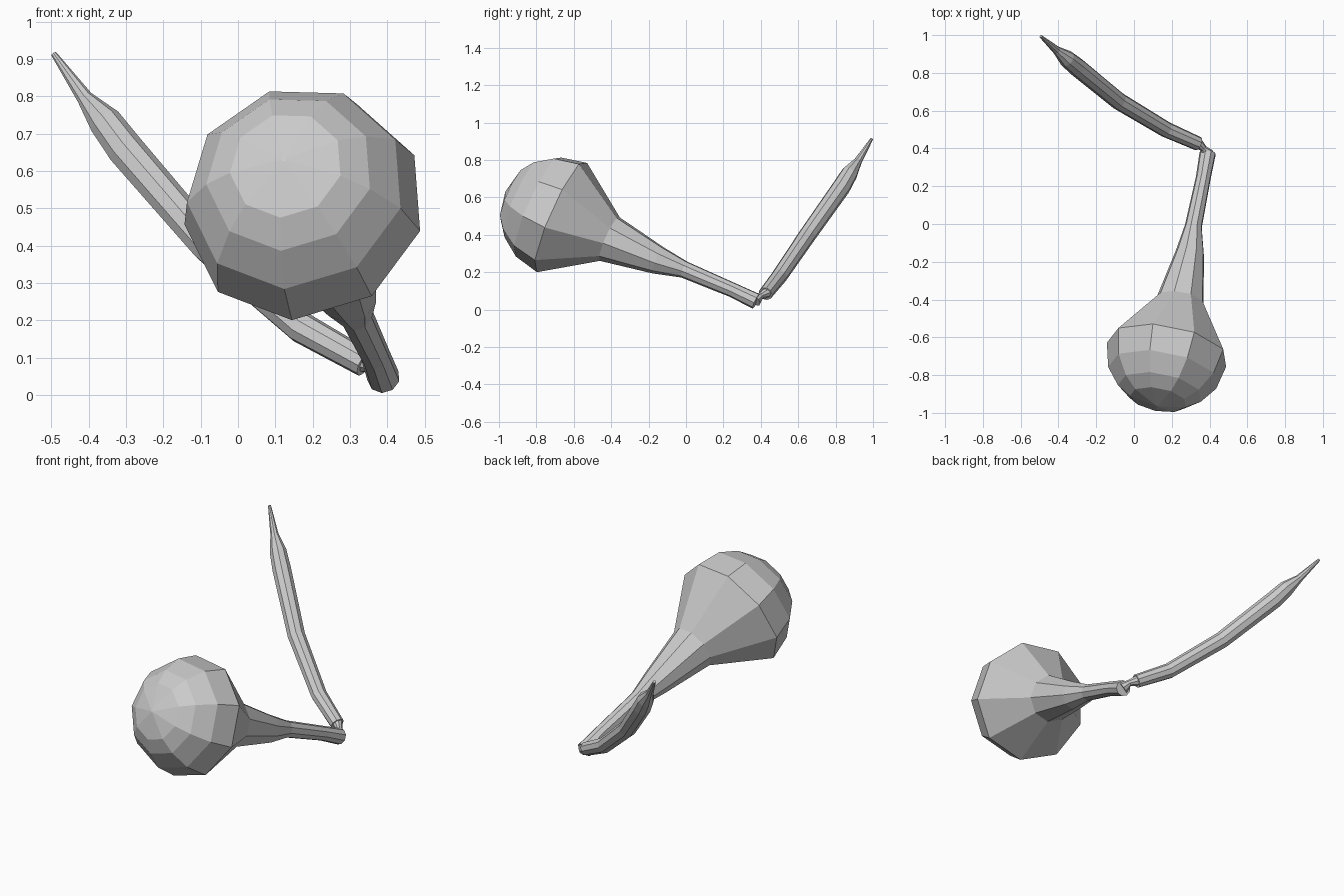
import bpy, bmesh, math
from mathutils import Vector

if "Cube" in bpy.data.objects:
    bpy.data.objects.remove(bpy.data.objects["Cube"])

SIDES = 9
PHASE = math.radians(24)


def sweep(name, stations, tangents=None):
    """Flat-shaded tube through (x, y, z, radius) stations, capped at both ends."""
    pts = [Vector(s[:3]) for s in stations]
    bm = bmesh.new()
    rings = []
    for i, s in enumerate(stations):
        if tangents and tangents[i] is not None:
            t = tangents[i]
        else:
            a = pts[max(i - 1, 0)]
            b = pts[min(i + 1, len(pts) - 1)]
            t = (b - a).normalized()
        x = Vector((1, 0, 0))
        u = (x - t * x.dot(t)).normalized()
        v = u.cross(t)
        ring = []
        for k in range(SIDES):
            a = PHASE + 2 * math.pi * k / SIDES
            ring.append(bm.verts.new(pts[i] + (u * math.cos(a) + v * math.sin(a)) * s[3]))
        rings.append(ring)
    for r0, r1 in zip(rings, rings[1:]):
        for k in range(SIDES):
            j = (k + 1) % SIDES
            bm.faces.new((r0[k], r0[j], r1[j], r1[k]))
    bm.faces.new(rings[0])
    bm.faces.new(rings[-1])
    bmesh.ops.recalc_face_normals(bm, faces=bm.faces)
    me = bpy.data.meshes.new(name)
    bm.to_mesh(me)
    bm.free()
    ob = bpy.data.objects.new(name, me)
    bpy.context.collection.objects.link(ob)
    return ob


# Rounded bulb narrowing into the neck
axis = Vector((0.17, 0.9, -0.4)).normalized()
centre = Vector((0.178, -0.67, 0.5))
R = 0.327
bulb = []
for deg in (1, 28, 44, 65, 90):
    a = math.radians(deg)
    bulb.append((*(centre - axis * R * math.cos(a)), R * math.sin(a)))
neck = [
    (0.245, -0.41, 0.38, 0.13),
    (0.297, -0.15, 0.265, 0.077),
    (0.315, -0.01, 0.215, 0.046),
    (0.368, 0.25, 0.105, 0.040),
    (0.39, 0.375, 0.045, 0.044),
]
sweep("bulb_and_neck", bulb + neck, [axis] * 6 + [None] * 4)

# Pinched joint between neck and stem
sweep("joint", [
    (0.39, 0.37, 0.05, 0.035),
    (0.368, 0.40, 0.075, 0.018),
    (0.335, 0.43, 0.09, 0.03),
])

# Curved stem rising to a thin tip
sweep("stem", [
    (0.34, 0.425, 0.085, 0.038),
    (0.17, 0.50, 0.18, 0.043),
    (-0.08, 0.65, 0.40, 0.047),
    (-0.30, 0.83, 0.655, 0.05),
    (-0.355, 0.875, 0.73, 0.045),
    (-0.41, 0.92, 0.795, 0.022),
    (-0.493, 0.993, 0.913, 0.008),
])
